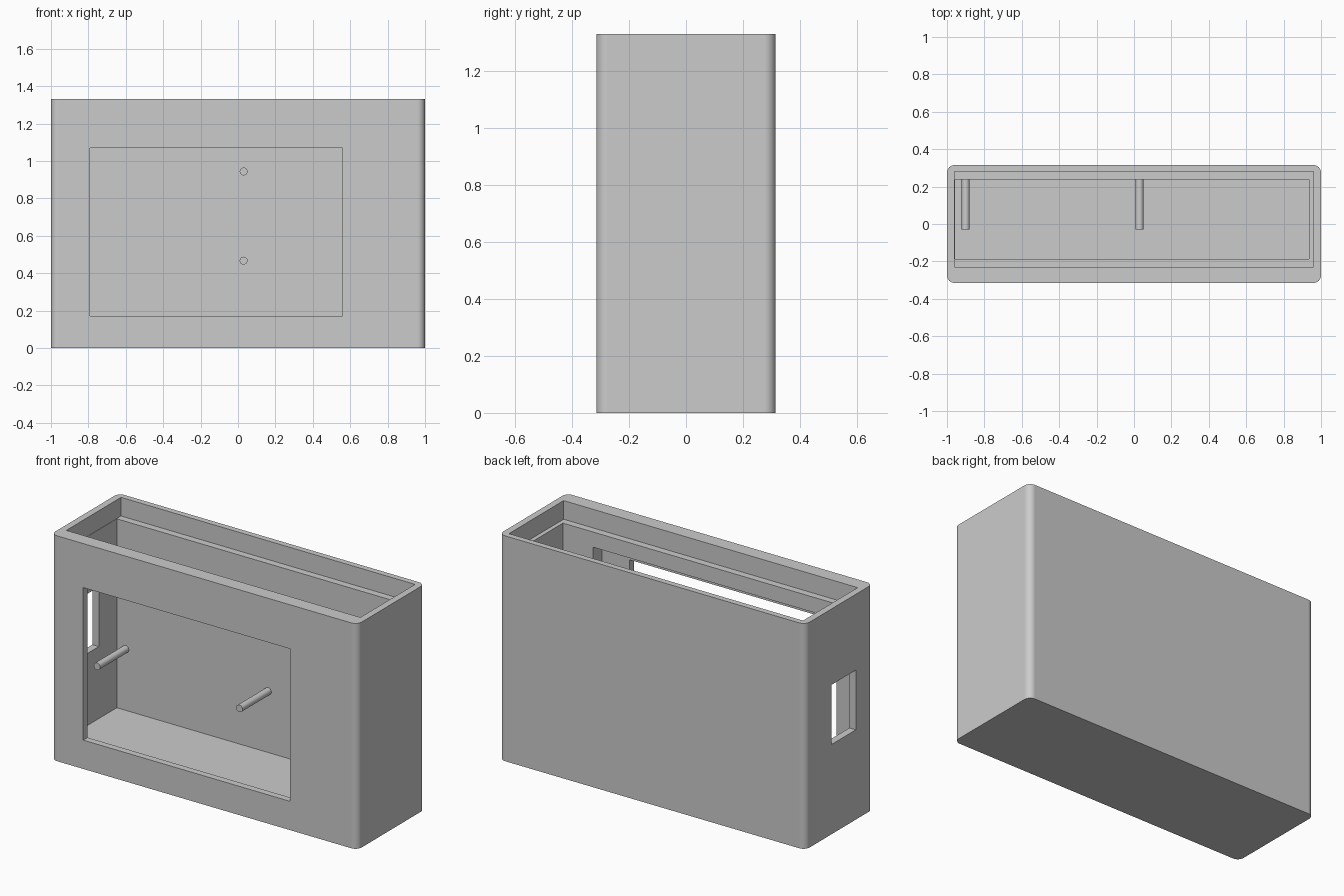
import bpy
import bmesh
from math import radians
from mathutils import Vector

cube = bpy.data.objects.get("Cube")
if cube:
    bpy.data.objects.remove(cube, do_unlink=True)

# Single grey plastic
grey = bpy.data.materials.new("grey_plastic")
grey.use_nodes = True
COLOUR = (0.6, 0.6, 0.6, 1)
grey.diffuse_color = COLOUR
grey.node_tree.nodes["Principled BSDF"].inputs["Base Color"].default_value = COLOUR


def box(name, low, high, corner=0):
    """Box between two corners, with optionally rounded upright edges."""
    low, high = Vector(low), Vector(high)
    bm = bmesh.new()
    bmesh.ops.create_cube(bm, size=1)
    for v in bm.verts:
        v.co = (low + high) / 2 + v.co * (high - low)
    if corner:
        upright = [e for e in bm.edges
                   if abs(e.verts[0].co.z - e.verts[1].co.z) > 0.01]
        bmesh.ops.bevel(bm, geom=upright, offset=corner, segments=8,
                        profile=0.5, affect='EDGES')
    mesh = bpy.data.meshes.new(name)
    bm.to_mesh(mesh)
    bm.free()
    mesh.materials.append(grey)
    obj = bpy.data.objects.new(name, mesh)
    bpy.context.collection.objects.link(obj)
    return obj


def smooth(obj):
    bpy.ops.object.select_all(action='DESELECT')
    obj.select_set(True)
    bpy.context.view_layer.objects.active = obj
    bpy.ops.object.shade_smooth_by_angle(angle=radians(30))


W, D, H = 1.0, 0.315, 1.33
BACK, FLOOR = 0.238, 0.105

# Case shell, hollowed by one cutter per opening
case = box("case", (-W, -D, 0), (W, D, H), corner=0.04)
cutters = [
    box("lid_seat_cutter", (-0.96, -0.23, 1.22), (0.96, 0.28, 1.5)),
    box("cavity_cutter", (-0.958, -0.188, FLOOR), (0.935, BACK, 1.4)),
    box("screen_recess_cutter", (-0.956, -0.275, 0.11), (0.74, -0.1, 1.13)),
    box("screen_window_cutter", (-0.79, -0.5, 0.17), (0.56, -0.15, 1.07)),
    box("side_slot_cutter", (-1.2, -0.155, 0.53), (-0.8, 0.07, 0.882)),
]
bpy.context.view_layer.objects.active = case
for cutter in cutters:
    cutter.hide_render = True
    cut = case.modifiers.new(cutter.name, 'BOOLEAN')
    cut.operation = 'DIFFERENCE'
    cut.solver = 'EXACT'
    cut.object = cutter
    bpy.ops.object.modifier_apply(modifier=cut.name)
for cutter in cutters:
    bpy.data.objects.remove(cutter, do_unlink=True)
smooth(case)
case.modifiers.new("even_normals", 'WEIGHTED_NORMAL').keep_sharp = True

# Four mounting pegs standing out from the back wall
TIP, ROOT = -0.03, BACK + 0.01
for side, x in (("right", -0.9), ("middle", 0.03)):
    for level, z in (("lower", 0.467), ("upper", 0.944)):
        bpy.ops.mesh.primitive_cylinder_add(
            vertices=32, radius=0.021, depth=ROOT - TIP,
            location=(x, (ROOT + TIP) / 2, z), rotation=(radians(90), 0, 0))
        peg = bpy.context.object
        peg.name = f"{level}_{side}_peg"
        peg.data.materials.append(grey)
        smooth(peg)
